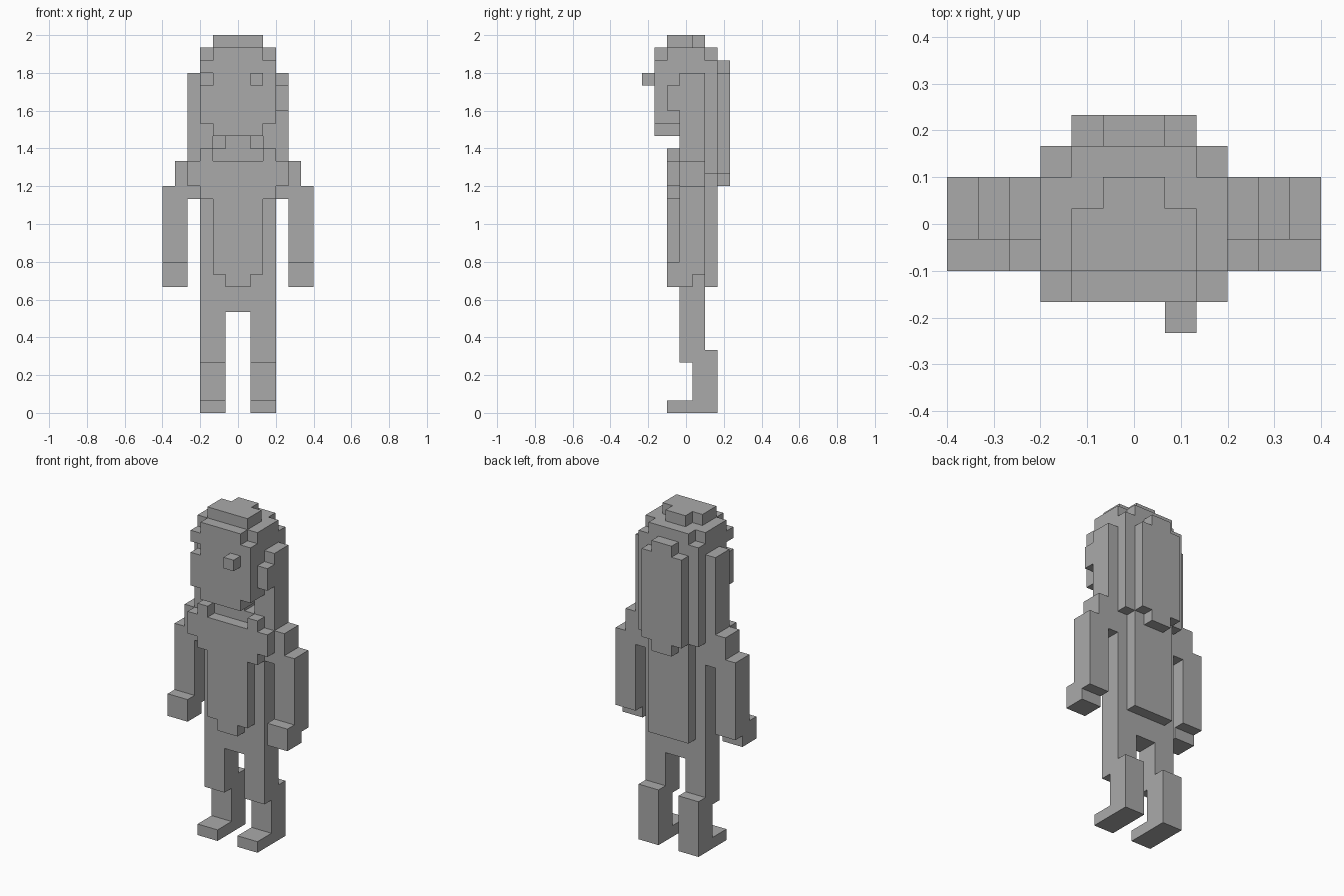
import bpy
import bmesh
from mathutils import Vector

U = 1 / 15          # edge length of one block
Y_MID = 3.5         # block depth that sits on y = 0

cube = bpy.data.objects.get("Cube")
if cube:
    bpy.data.objects.remove(cube, do_unlink=True)

grey = bpy.data.materials.new("plain_grey")
grey.use_nodes = True
colour = (0.4, 0.4, 0.4, 1)
grey.diffuse_color = colour
grey.node_tree.nodes["Principled BSDF"].inputs["Base Color"].default_value = colour

AXES = [Vector(v) for v in ((1, 0, 0), (0, 1, 0), (0, 0, 1))]


def cells(x, y, z):
    return {(i, j, k) for i in range(*x) for j in range(*y) for k in range(*z)}


def mirror(blocks):
    return {(-1 - i, j, k) for i, j, k in blocks}


def part(name, *boxes, cut=None):
    """Join block ranges into one solid and keep only its outer skin."""
    solid = set().union(*(cells(*b) for b in boxes))
    if cut:
        solid -= cells(*cut)
    build(name, solid)


def pair(name, *boxes):
    solid = set().union(*(cells(*b) for b in boxes))
    build("left_" + name, solid)
    build("right_" + name, mirror(solid))


def build(name, solid):
    bm = bmesh.new()
    for cell in solid:
        centre = Vector(cell) + Vector((0.5, 0.5, 0.5))
        for a in range(3):
            for side in (-1, 1):
                n = AXES[a] * side
                if tuple(int(c) for c in Vector(cell) + n) in solid:
                    continue
                u = AXES[(a + 1) % 3] / 2
                v = AXES[(a + 2) % 3] / 2 * side
                mid = centre + n / 2
                ring = (mid - u - v, mid + u - v, mid + u + v, mid - u + v)
                bm.faces.new([bm.verts.new(
                    ((p.x) * U, (p.y - Y_MID) * U, p.z * U)) for p in ring])
    bmesh.ops.remove_doubles(bm, verts=bm.verts, dist=U / 100)
    bmesh.ops.dissolve_limit(bm, angle_limit=0.01, verts=bm.verts, edges=bm.edges)
    mesh = bpy.data.meshes.new(name)
    bm.to_mesh(mesh)
    bm.free()
    mesh.materials.append(grey)
    bpy.context.collection.objects.link(bpy.data.objects.new(name, mesh))


# Legs: thigh, shin set further back, and foot
pair("leg", ((1, 3), (3, 5), (4, 8)), ((1, 3), (4, 6), (0, 5)),
     ((1, 3), (2, 4), (0, 1)))

# Body with short neck
part("torso", ((-3, 3), (3, 5), (8, 21)), ((-1, 1), (3, 5), (21, 22)))
part("chest_plate", ((-4, 4), (2, 3), (18, 20)), ((-3, 3), (2, 3), (17, 18)),
     ((-2, 2), (2, 3), (11, 17)), ((-1, 1), (2, 3), (10, 11)))
pair("strap", ((2, 3), (2, 3), (20, 21)))
part("back_panel", ((-2, 2), (5, 6), (10, 19)))

# Arms: shoulder, sleeve and forward hand
pair("shoulder", ((3, 5), (3, 5), (18, 20)), ((3, 4), (3, 5), (17, 18)))
pair("arm", ((4, 6), (3, 5), (11, 18)))
pair("hand", ((4, 6), (2, 4), (10, 12)))

# Head with one hollow eye socket and one protruding eye
part("head", ((-3, 3), (1, 5), (23, 28)), ((-2, 2), (1, 5), (22, 23)),
     ((-2, 2), (1, 2), (28, 29)), ((-3, 3), (2, 5), (28, 29)),
     cut=((-3, -2), (1, 2), (26, 27)))
part("left_eye", ((1, 2), (0, 1), (26, 27)))
part("left_ear", ((3, 4), (2, 3), (24, 26)))

# Hair: crown, side strands, and two layers at the back
part("crown_hair", ((-2, 2), (2, 4), (29, 30)), ((-1, 1), (4, 5), (29, 30)))
pair("hair_strand", ((3, 4), (3, 5), (20, 27)), ((2, 3), (3, 5), (21, 23)))
part("inner_back_hair", ((-3, 3), (5, 6), (19, 28)), ((-2, 2), (5, 6), (28, 29)))
part("outer_back_hair", ((-2, 2), (6, 7), (19, 27)), ((-1, 1), (6, 7), (18, 28)))
